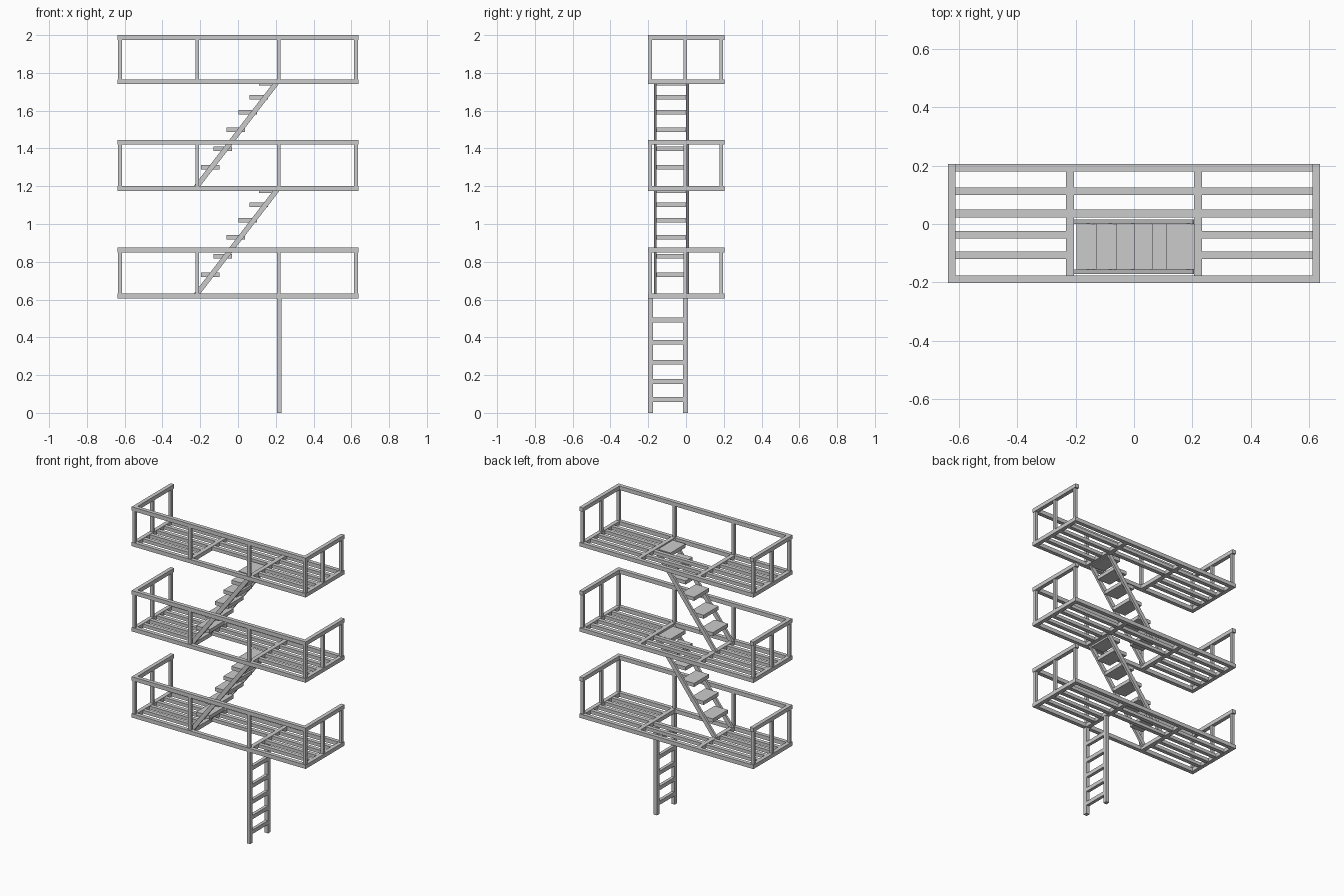
import bpy, bmesh, math
from mathutils import Matrix, Vector

if "Cube" in bpy.data.objects:
    bpy.data.objects.remove(bpy.data.objects["Cube"])


def add_box(bm, x0, x1, y0, y1, z0, z1):
    m = Matrix.Translation(((x0 + x1) / 2, (y0 + y1) / 2, (z0 + z1) / 2))
    bmesh.ops.create_cube(bm, size=1, matrix=m @ Matrix.Diagonal((x1 - x0, y1 - y0, z1 - z0, 1)))


def add_beam(bm, a, b, width, depth):
    # sloped bar lying in the xz plane
    a, b = Vector(a), Vector(b)
    d = b - a
    rot = Matrix.Rotation(-math.atan2(d.z, d.x), 4, 'Y')
    bmesh.ops.create_cube(bm, size=1, matrix=Matrix.Translation((a + b) / 2) @ rot
                          @ Matrix.Diagonal((d.length, width, depth, 1)))


def finish(bm, name):
    me = bpy.data.meshes.new(name)
    bm.to_mesh(me)
    bm.free()
    bpy.context.collection.objects.link(bpy.data.objects.new(name, me))


X, Y0, Y1, T = 0.637, -0.202, 0.205, 0.026
LEVELS = (0.606, 1.176, 1.740)
RAIL = (0.850, 1.420, 1.974)

for i, (z, top) in enumerate(zip(LEVELS, RAIL), 1):
    # platform frame, cross beams and slats
    bm = bmesh.new()
    for y in (Y0, Y1 - T):
        add_box(bm, -X, X, y, y + T, z, z + T)
    for s in (-1, 1):
        add_box(bm, s * 0.624 - T / 2, s * 0.624 + T / 2, Y0, Y1, z, z + T)
        add_box(bm, s * 0.219 - 0.014, s * 0.219 + 0.014, Y0, Y1 - T, z, z + T)
    for y in (0.112, 0.036):
        add_box(bm, -0.612, 0.612, y - 0.013, y + 0.013, z + 0.002, z + T - 0.002)
    for y in (-0.037, -0.107):
        for x0, x1 in ((-0.612, -0.23), (0.23, 0.612)):
            add_box(bm, x0, x1, y - 0.013, y + 0.013, z + 0.002, z + T - 0.002)
    finish(bm, f"platform_{i}")

    # handrail along the front and both ends, open at the back
    bm = bmesh.new()
    add_box(bm, -X, X, Y0, Y0 + T, top, top + T)
    for s in (-1, 1):
        add_box(bm, s * 0.624 - T / 2, s * 0.624 + T / 2, Y0, Y1, top, top + T)
    finish(bm, f"handrail_{i}")

    # railing posts
    bm = bmesh.new()
    posts = [(s * 0.624, y) for s in (-1, 1) for y in (-0.189, -0.003, 0.187)]
    posts += [(s * 0.216, -0.189) for s in (-1, 1)]
    for x, y in posts:
        add_box(bm, x - 0.010, x + 0.010, y - 0.009, y + 0.009, z + T / 2, top + T / 2)
    finish(bm, f"railing_posts_{i}")

# stair flights between platforms
for i, z in enumerate(LEVELS[:2], 1):
    bm = bmesh.new()
    for y in (-0.163, 0.008):
        add_beam(bm, (-0.222, y, z + 0.018), (0.212, y, z + 0.582), 0.015, 0.027)
    finish(bm, f"stair_stringers_{i}")
    bm = bmesh.new()
    for x, h in ((-0.197, 0.125), (-0.13, 0.223), (-0.06, 0.323),
                 (0.002, 0.415), (0.061, 0.496), (0.112, 0.570)):
        add_box(bm, x, x + 0.098, -0.156, 0.001, z + h - 0.012, z + h + 0.012)
    finish(bm, f"stair_treads_{i}")

# ladder from the ground to the lowest platform
bm = bmesh.new()
for y in (-0.189, -0.003):
    add_box(bm, 0.206, 0.231, y - 0.013, y + 0.013, 0, LEVELS[0] + 0.02)
finish(bm, "ladder_rails")
bm = bmesh.new()
for z in (0.070, 0.167, 0.268, 0.374, 0.491):
    add_box(bm, 0.208, 0.229, -0.18, -0.012, z - 0.013, z + 0.013)
finish(bm, "ladder_rungs")
